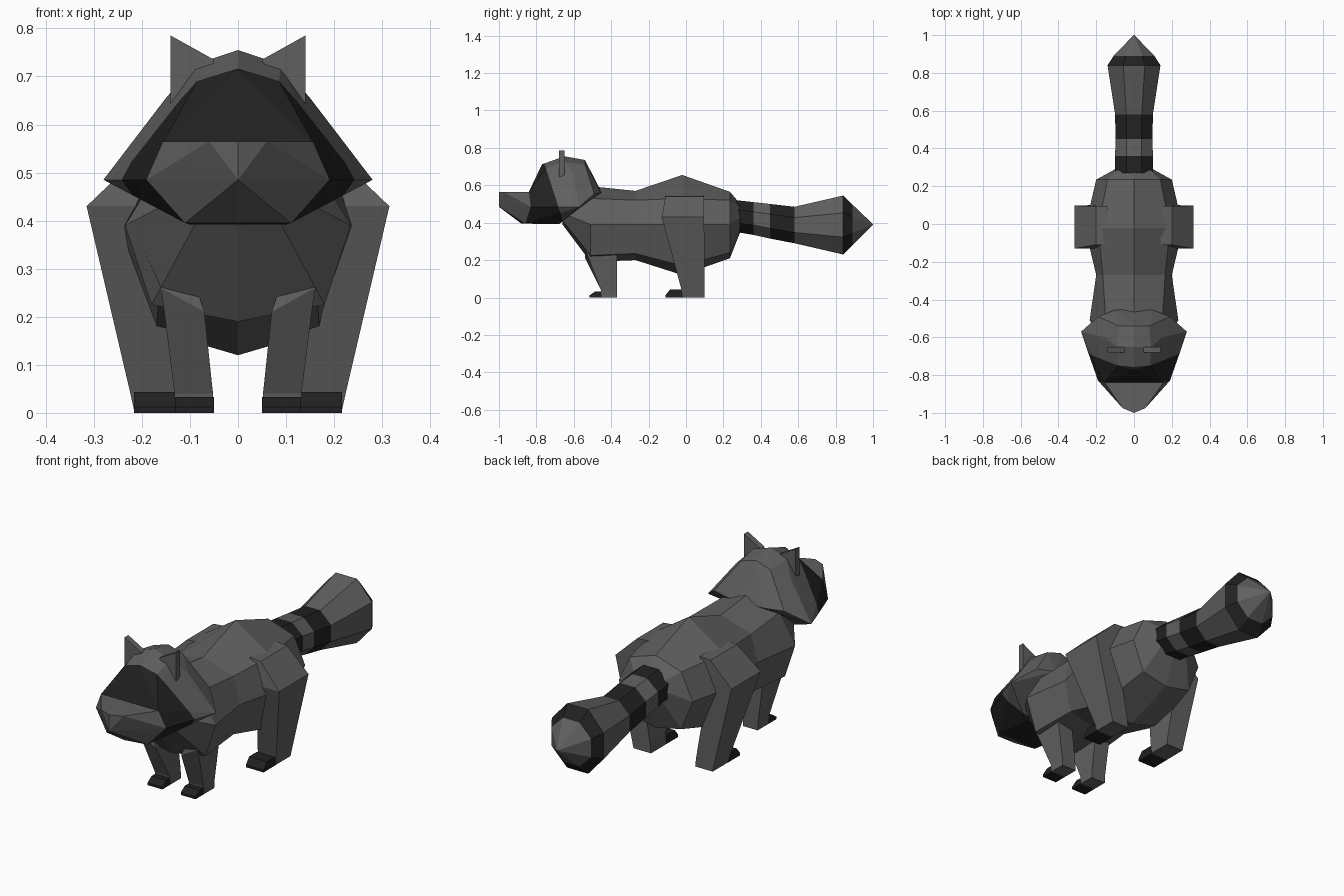
import bpy, bmesh
from mathutils import Vector

if "Cube" in bpy.data.objects:
    bpy.data.objects.remove(bpy.data.objects["Cube"])


def material(name, value):
    m = bpy.data.materials.new(name)
    m.diffuse_color = (value, value, value, 1)
    m.use_nodes = True
    m.node_tree.nodes["Principled BSDF"].inputs["Base Color"].default_value = m.diffuse_color
    return m


GREY = material("grey_fur", 0.115)
DARK = material("dark_fur", 0.015)


def finish(bm, name, mats):
    bmesh.ops.recalc_face_normals(bm, faces=bm.faces)
    mesh = bpy.data.meshes.new(name)
    bm.to_mesh(mesh)
    bm.free()
    for m in mats:
        mesh.materials.append(m)
    ob = bpy.data.objects.new(name, mesh)
    bpy.context.collection.objects.link(ob)
    return ob


def loft(rings, dark_segments=()):
    """Skin closed rings of equal length and cap both ends."""
    bm = bmesh.new()
    vs = [[bm.verts.new(p) for p in r] for r in rings]
    n = len(vs[0])
    for s in range(len(vs) - 1):
        for i in range(n):
            j = (i + 1) % n
            f = bm.faces.new((vs[s][i], vs[s][j], vs[s + 1][j], vs[s + 1][i]))
            f.material_index = int(s in dark_segments)
    bm.faces.new(vs[0]).material_index = int(0 in dark_segments)
    bm.faces.new(vs[-1])
    return bm


def hull(points, mirror=False):
    """Faceted solid around the points, optionally mirrored in x."""
    bm = bmesh.new()
    pts = set(points)
    if mirror:
        pts |= {(-x, y, z) for x, y, z in points if x}
    for p in sorted(pts):
        bm.verts.new(p)
    res = bmesh.ops.convex_hull(bm, input=bm.verts)
    bmesh.ops.delete(bm, geom=[v for v in bm.verts if not v.link_faces], context='VERTS')
    return bm


def box_ring(x0, x1, y0, y1, z_in, z_out):
    return [(x0, y0, z_in), (x1, y0, z_out), (x1, y1, z_out), (x0, y1, z_in)]


def flip(rings, side):
    return [[(x * side, y, z) for x, y, z in r] for r in rings]


# Body: y, top z, upper (x, z), middle (x, z), lower (x, z), bottom z
body = []
for y, t, ux, uz, mx, mz, lx, lz, b in [
        (-0.66, .54, .09, .51, .12, .45, .08, .41, .39),
        (-0.51, .595, .15, .53, .235, .39, .18, .225, .19),
        (-0.27, .57, .165, .52, .20, .39, .165, .235, .20),
        (-0.02, .655, .19, .53, .26, .39, .17, .17, .12),
        (0.235, .565, .14, .52, .20, .39, .14, .24, .21),
        (0.29, .50, .08, .48, .10, .43, .08, .37, .35)]:
    half = [(ux, uz), (mx, mz), (lx, lz)]
    ring = [(0, t)] + half + [(0, b)] + [(-x, z) for x, z in reversed(half)]
    body.append([(x, y, z) for x, z in ring])
finish(loft(body), "body", [GREY])

# Tail: y, half width, bottom z, top z, banded along its length
tail = []
for y, w, z0, z1 in [(.27, .10, .35, .52), (.36, .10, .335, .51), (.45, .098, .315, .50),
                     (.58, .10, .29, .485), (.84, .14, .23, .545), (.89, .108, .28, .497),
                     (1.0, .002, .388, .392)]:
    c, h = (z0 + z1) / 2, (z1 - z0) / 2
    k = 0.41
    octagon = [(k, 1), (1, k), (1, -k), (k, -1), (-k, -1), (-1, -k), (-1, k), (-k, 1)]
    tail.append([(a * w, y, c + b * h) for a, b in octagon])
finish(loft(tail, dark_segments=(0, 2, 4)), "tail", [GREY, DARK])

# Head with a dark mask in front of a slanted cut
bm = hull([(.155, -.84, .565), (.19, -.83, .485), (.11, -.86, .395),
           (0, -.77, .712), (.085, -.75, .69), (0, -.65, .755), (.09, -.65, .725),
           (0, -.54, .735), (.08, -.54, .71), (.15, -.60, .655),
           (0, -.45, .56), (.10, -.455, .56), (.19, -.49, .555),
           (.28, -.57, .485), (.25, -.66, .485),
           (.10, -.68, .392), (0, -.68, .392)], mirror=True)
point, normal = Vector((0, -.755, .71)), Vector((0, -.31, -.10))
bmesh.ops.bisect_plane(bm, geom=bm.verts[:] + bm.edges[:] + bm.faces[:],
                       plane_co=point, plane_no=normal)
for f in bm.faces:
    f.material_index = int((f.calc_center_median() - point).dot(normal) > 0)
finish(bm, "head", [GREY, DARK])

# Snout
finish(hull([(.155, -.84, .565), (.19, -.83, .485), (.11, -.86, .395),
             (.06, -.975, .565), (0, -1, .565), (0, -1, .485),
             (0, -.88, .395), (0, -.82, .48)], mirror=True), "snout", [GREY])

for side, label in ((1, "right"), (-1, "left")):
    # Ear
    ear = [[(x, y, z) for x, z in ((.14, .785), (.05, .735), (.07, .66), (.14, .645))]
           for y in (-.68, -.65)]
    finish(loft(flip(ear, side)), label + "_ear", [GREY])

    # Front leg, bending out into the shoulder
    leg = [box_ring(.05, .13, -.45, -.37, 0, 0),
           box_ring(.052, .132, -.455, -.37, .04, .04),
           box_ring(.07, .16, -.54, -.37, .21, .26),
           box_ring(.10, .20, -.53, -.37, .30, .35)]
    finish(loft(flip(leg, side)), label + "_front_leg", [GREY])

    # Hind leg, with a sloping hip on top
    leg = [box_ring(.12, .215, -.015, .10, 0, 0),
           box_ring(.125, .225, -.025, .10, .045, .045),
           box_ring(.19, .315, -.13, .097, .43, .43),
           box_ring(.14, .20, -.11, .095, .545, .54)]
    finish(loft(flip(leg, side)), label + "_hind_leg", [GREY])

    # Dark toes
    for name, x0, x1, back, mid, front, h in (
            ("front", .05, .13, -.448, -.485, -.515, .033),
            ("hind", .12, .216, -.015, -.085, -.11, .043)):
        pts = [(x * side, y, z) for x in (x0, x1)
               for y, z in ((back, 0), (back - .008, h), (mid, h), (front, .012), (front, 0))]
        finish(hull(pts), label + "_" + name + "_toes", [DARK])
